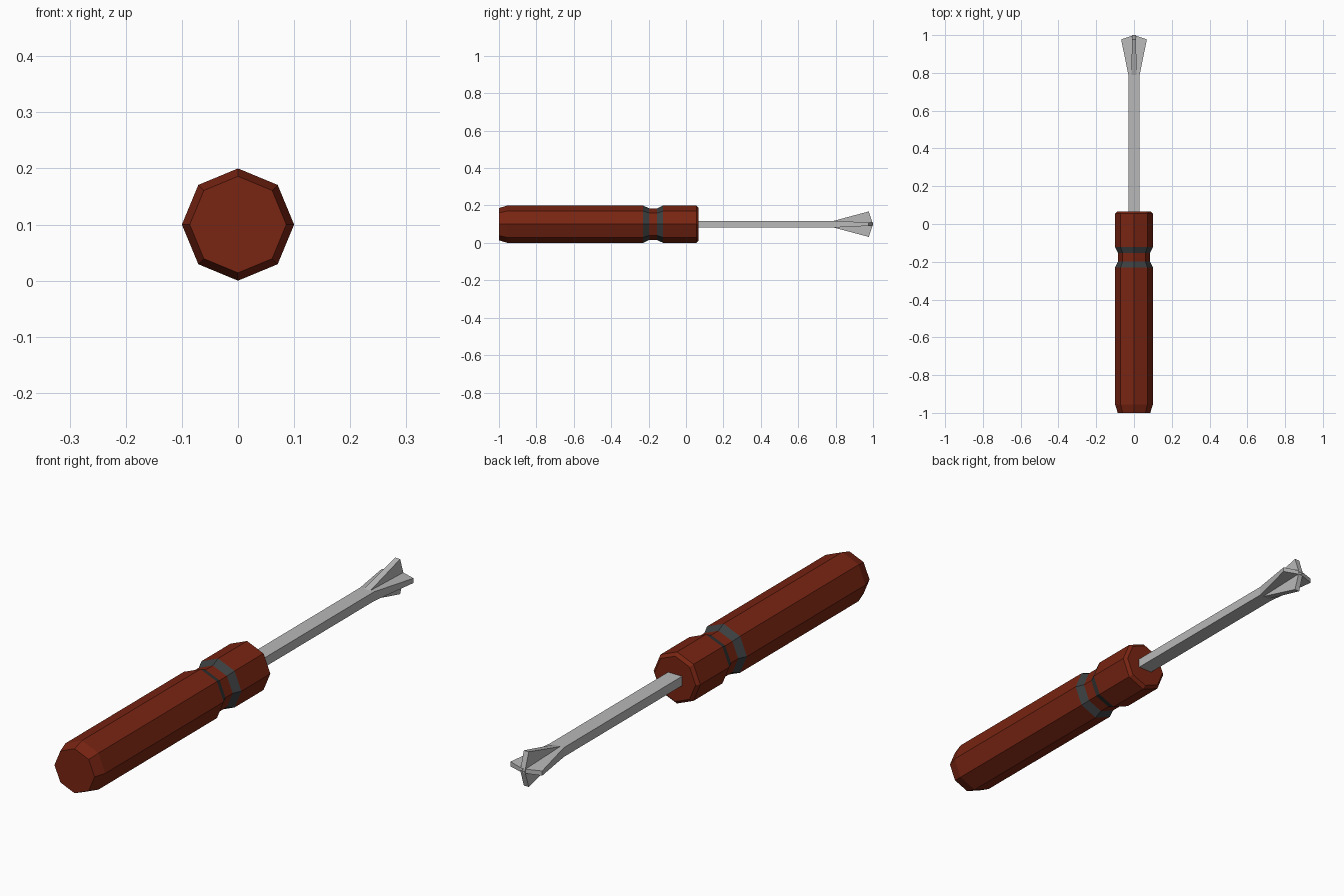
import bpy, bmesh, math

if "Cube" in bpy.data.objects:
    bpy.data.objects.remove(bpy.data.objects["Cube"])

CZ = 0.1  # height of the tool's axis


def material(name, rgb):
    m = bpy.data.materials.new(name)
    m.diffuse_color = (*rgb, 1)
    m.use_nodes = True
    m.node_tree.nodes["Principled BSDF"].inputs["Base Color"].default_value = m.diffuse_color
    return m


RED = material("dark red", (0.19, 0.018, 0.006))
BAND = material("dark grey", (0.045, 0.05, 0.052))
STEEL = material("steel grey", (0.48, 0.48, 0.48))


def finish(name, bm, mats):
    bmesh.ops.recalc_face_normals(bm, faces=bm.faces[:])
    me = bpy.data.meshes.new(name)
    bm.to_mesh(me)
    bm.free()
    for m in mats:
        me.materials.append(m)
    ob = bpy.data.objects.new(name, me)
    bpy.context.collection.objects.link(ob)
    return ob


def loft(name, rings, mats, bands=()):
    """Skin a list of point rings, cap both ends; listed bands use material 1."""
    bm = bmesh.new()
    loops = [[bm.verts.new(p) for p in r] for r in rings]
    n = len(loops[0])
    for k in range(len(loops) - 1):
        for i in range(n):
            j = (i + 1) % n
            f = bm.faces.new((loops[k][i], loops[k][j], loops[k + 1][j], loops[k + 1][i]))
            f.material_index = 1 if k in bands else 0
    bm.faces.new(loops[0])
    bm.faces.new(loops[-1])
    return finish(name, bm, mats)


# Octagonal handle: (y, radius) profile with a grey-edged groove
profile = [(-1.0, 0.086), (-0.955, 0.1), (-0.23, 0.1), (-0.198, 0.085),
           (-0.154, 0.085), (-0.122, 0.1), (0.055, 0.1), (0.067, 0.088)]
rings = [[(r * math.cos(i * math.pi / 4), y, CZ + r * math.sin(i * math.pi / 4))
          for i in range(8)] for y, r in profile]
loft("handle", rings, [RED, BAND], bands=(2, 4))

# Rectangular shaft
W, H, Y0, Y1 = 0.03, 0.018, 0.79, 1.0
loft("shaft", [[(sx * W, y, CZ + sz * H) for sx, sz in ((-1, -1), (1, -1), (1, 1), (-1, 1))]
               for y in (0.05, Y0)], [STEEL])


# Flared cross tip: two crossing pointed blades that thin towards the end
def blade(name, base, t0, t1, vertical):
    outline = [(-base, Y0), (base, Y0), (0.068, 0.977), (0, Y1), (-0.068, 0.977)]
    sides = []
    for s in (-1, 1):
        ring = []
        for u, y in outline:
            t = s * (t0 + (t1 - t0) * (y - Y0) / (Y1 - Y0))
            ring.append((t, y, CZ + u) if vertical else (u, y, CZ + t))
        sides.append(ring)
    loft(name, sides, [STEEL])


blade("tip_blade_flat", W, H, 0.008, False)
blade("tip_blade_upright", H, 0.014, 0.010, True)
